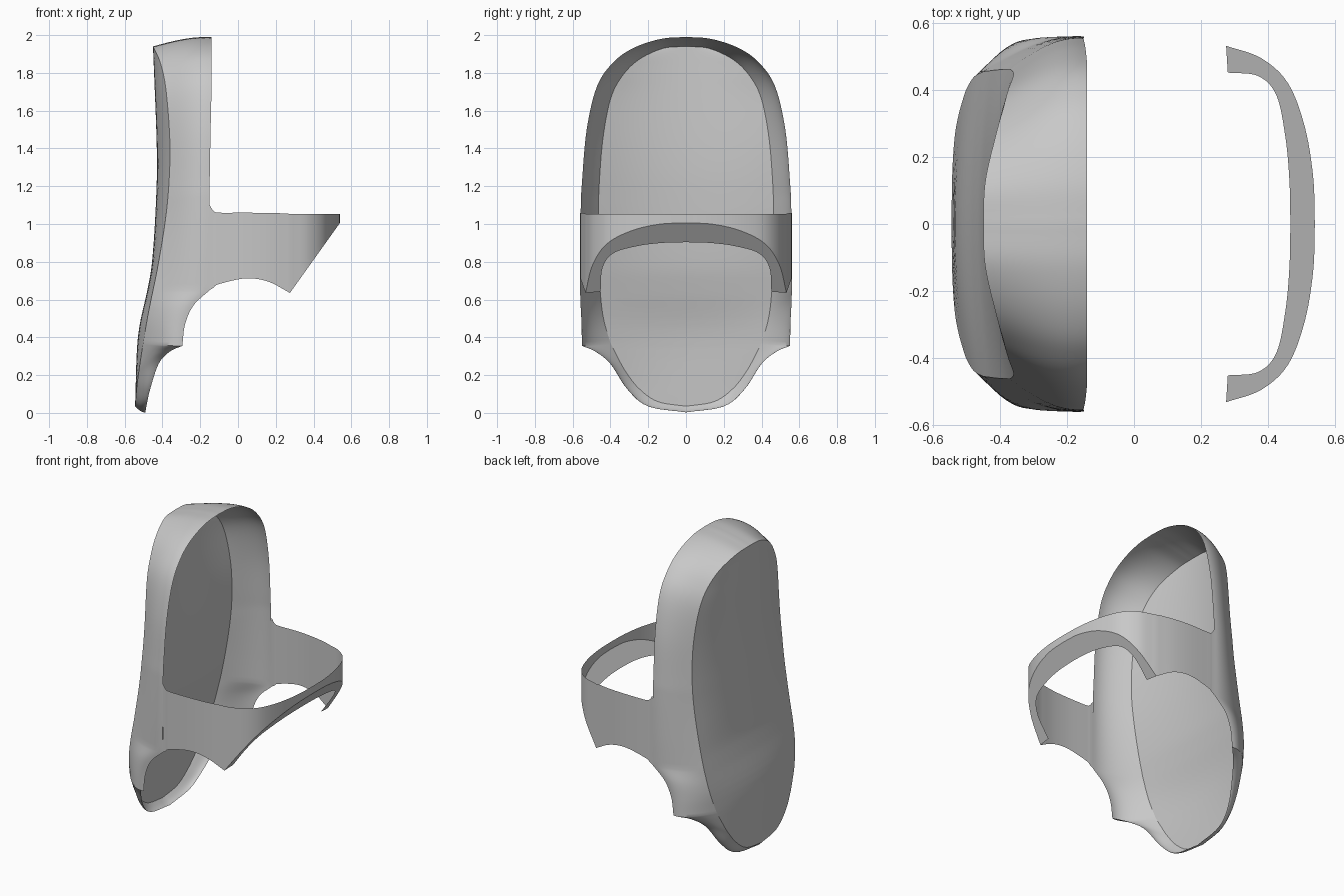
import bpy, bmesh, math
from mathutils import Vector

cube = bpy.data.objects.get("Cube")
if cube:
    bpy.data.objects.remove(cube, do_unlink=True)

grey = bpy.data.materials.new("plain grey")
grey.use_nodes = True
colour = (0.58, 0.58, 0.58, 1)
grey.diffuse_color = colour
grey.node_tree.nodes["Principled BSDF"].inputs["Base Color"].default_value = colour


def spline(keys, steps=6):
    """Smooth curve through key tuples of any length."""
    pts = [Vector(k) for k in keys]
    pts = [2 * pts[0] - pts[1]] + pts + [2 * pts[-1] - pts[-2]]
    out = []
    for a, b, c, d in zip(pts, pts[1:], pts[2:], pts[3:]):
        for i in range(steps):
            t = i / steps
            out.append(0.5 * (2 * b + (c - a) * t + (2 * a - 5 * b + 4 * c - d) * t * t
                              + (3 * b - a - 3 * c + d) * t ** 3))
    return out + [pts[-2]]


def interp(table, z):
    """Smoothly read x at height z from (z, x) pairs, top to bottom."""
    for (z0, x0), (z1, x1) in zip(table, table[1:]):
        if z >= z1:
            return x0 + (x1 - x0) * min(1, max(0, (z0 - z) / (z0 - z1)))
    return table[-1][1]


def sheet(name, rows, mirrored=True):
    """Skin a grid of points, with its copy across y = 0."""
    bm = bmesh.new()
    for side in ((1, -1) if mirrored else (1,)):
        grid = [[bm.verts.new((p[0], side * p[1], p[2])) for p in row] for row in rows]
        for r0, r1 in zip(grid, grid[1:]):
            for i in range(len(r0) - 1):
                quad = (r0[i], r0[i + 1], r1[i + 1], r1[i])
                bm.faces.new(quad if side > 0 else quad[::-1])
    bmesh.ops.remove_doubles(bm, verts=bm.verts, dist=0.0005)
    bmesh.ops.recalc_face_normals(bm, faces=bm.faces)
    mesh = bpy.data.meshes.new(name)
    bm.to_mesh(mesh)
    bm.free()
    mesh.materials.append(grey)
    obj = bpy.data.objects.new(name, mesh)
    bpy.context.collection.objects.link(obj)
    bpy.ops.object.select_all(action='DESELECT')
    obj.select_set(True)
    bpy.context.view_layer.objects.active = obj
    bpy.ops.object.shade_smooth_by_angle(angle=math.radians(40))
    return obj


# Depth of the back panel along its middle and along its rim
middle = [(p[0], p[1]) for p in spline([
    (1.94, -.45), (1.4, -.43), (1.1, -.435), (.8, -.455), (.65, -.48), (.4, -.53), (.035, -.545)])]
rim = [(p[0], p[1]) for p in spline([
    (1.94, -.45), (1.85, -.41), (1.7, -.38), (1.4, -.36), (1.1, -.375),
    (.8, -.42), (.5, -.48), (.2, -.528), (.035, -.545)])]

# Half outline, top to bottom: panel rim (y, z) and free edge (x, y, z)
upper = [(0, 1.94, -.14, 0, 1.99), (.12, 1.93, -.14, .13, 1.98), (.25, 1.87, -.14, .27, 1.935),
         (.34, 1.78, -.14, .38, 1.86), (.40, 1.66, -.14, .47, 1.73), (.44, 1.45, -.145, .525, 1.5),
         (.46, 1.2, -.15, .55, 1.22), (.462, 1.06, -.15, .556, 1.1), (.46, .85, -.15, .56, .85),
         (.455, .65, -.15, .56, .65)]
arch = [upper[-1], (.445, .55, -.235, .557, .57), (.43, .47, -.28, .552, .47),
        (.40, .37, -.295, .55, .355)]
lower = [arch[-1], (.37, .31, -.36, .48, .325), (.32, .22, -.42, .40, .26),
         (.25, .13, -.465, .31, .125), (.15, .06, -.485, .2, .035), (0, .035, -.49, 0, .003)]
outline = spline(upper)[:-1] + spline(arch)[:-1] + spline(lower)

# Bowed back panel
panel_rows = []
for y, z, *_ in outline:
    xm, xr = interp(middle, z), interp(rim, z)
    panel_rows.append([(xm + (xr - xm) * (i / 8) ** 2, y * i / 8, z) for i in range(9)])
sheet("back_panel", panel_rows)

# Rounded wall sweeping from the panel rim to the free edge
wall_rows = []
for y, z, fx, fy, fz in outline:
    x = interp(rim, z)
    row = []
    for i in range(13):
        t = i / 12
        w = math.sin(1.7 * t) / math.sin(1.7)
        row.append((x + (fx - x) * t, y + (fy - y) * w, z + (fz - z) * w))
    wall_rows.append(row)
sheet("shell_wall", wall_rows)


# Front hoop: keys are x, y, lower z, upper z
def slope(x):
    return .635 + (x - .275) * 1.4


arms = spline([(-.15, .56, .65, 1.1), (-.13, .56, .663, 1.07), (-.1, .561, .682, 1.06),
               (.04, .562, .712, 1.06), (.16, .553, .695, 1.058), (.275, .532, .635, 1.056)])
bow = spline([(x, y, slope(x), 1.053) for x, y in (
    (.275, .532), (.38, .495), (.46, .42), (.51, .29), (.535, .14), (.54, 0))])
sheet("front_hoop", [[(x, y, lo + (hi - lo) * i / 6) for i in range(7)]
                     for x, y, lo, hi in arms[:-1] + bow])

# Sloping flange turned inward under the hoop
inner = spline([(x, y) for x, y in (
    (.28, .452), (.37, .442), (.425, .385), (.452, .26), (.464, .13), (.467, 0))])
sheet("hoop_flange", [[(o[0], o[1], o[2]), (n[0], n[1], slope(n[0]))]
                      for o, n in zip(bow, inner)])
